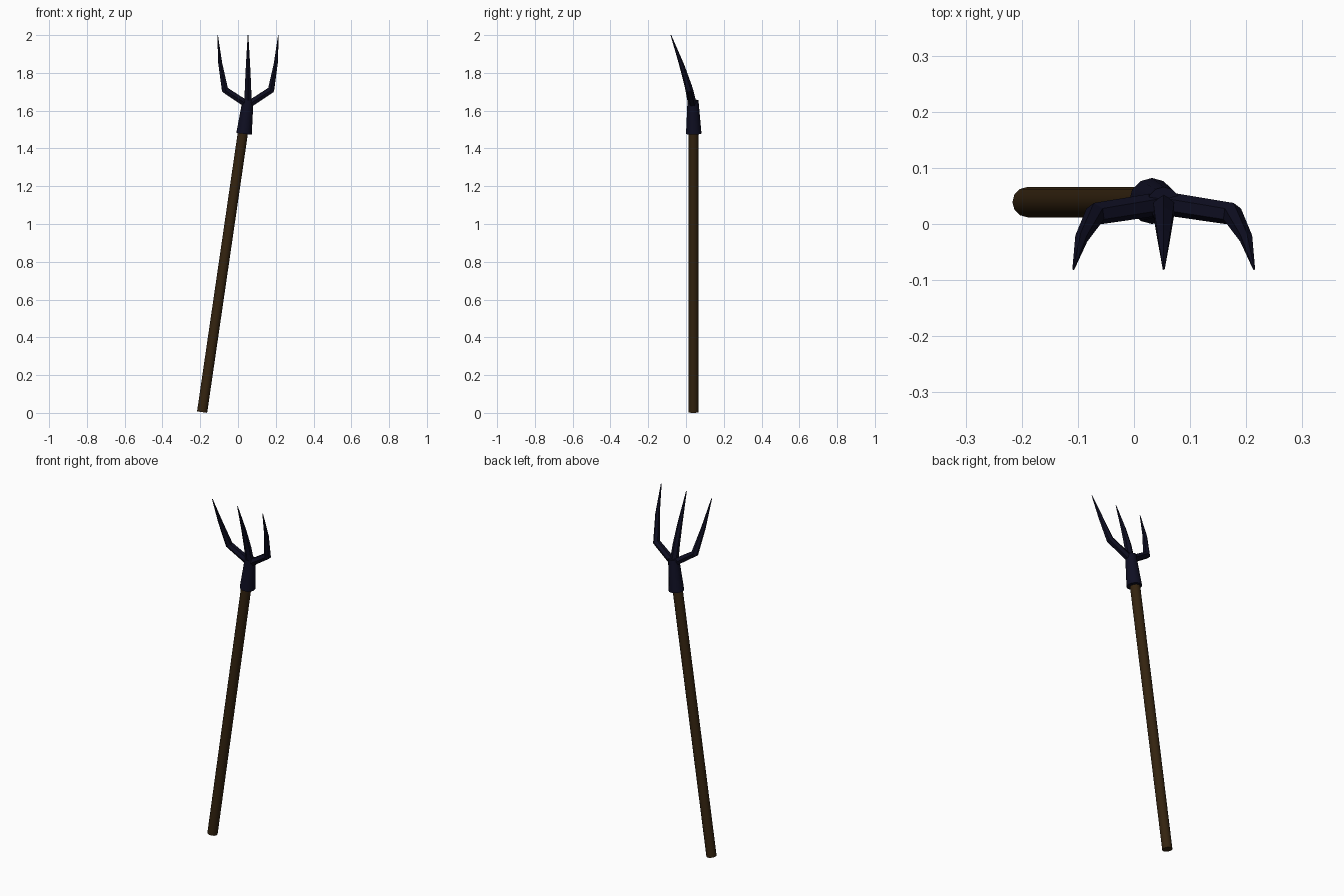
import bpy, bmesh, math
from mathutils import Vector

cube = bpy.data.objects.get("Cube")
if cube:
    bpy.data.objects.remove(cube, do_unlink=True)


def material(name, rgb):
    m = bpy.data.materials.new(name)
    m.use_nodes = True
    m.diffuse_color = (*rgb, 1)
    bsdf = m.node_tree.nodes["Principled BSDF"]
    bsdf.inputs["Base Color"].default_value = (*rgb, 1)
    bsdf.inputs["Roughness"].default_value = 0.8
    return m


wood = material("dark_wood", (0.034, 0.017, 0.005))
iron = material("dark_iron", (0.0045, 0.0045, 0.016))


def sweep(name, path, radii, sides, mat, smooth=False):
    """Closed tube through the path, with a radius at each point."""
    pts = [Vector(p) for p in path]
    bm = bmesh.new()
    rings = []
    for i, p in enumerate(pts):
        before = (p - pts[i - 1]).normalized() if i else Vector()
        after = (pts[i + 1] - p).normalized() if i < len(pts) - 1 else Vector()
        tangent = (before + after).normalized()
        u = Vector((0, 1, 0))
        u = (u - tangent * u.dot(tangent)).normalized()
        v = tangent.cross(u)
        ring = []
        for k in range(sides):
            a = math.tau * k / sides
            ring.append(bm.verts.new(p + (u * math.cos(a) + v * math.sin(a)) * radii[i]))
        rings.append(ring)
    for a, b in zip(rings, rings[1:]):
        for k in range(sides):
            j = (k + 1) % sides
            bm.faces.new((a[k], a[j], b[j], b[k]))
    bm.faces.new(rings[0][::-1])
    bm.faces.new(rings[-1])
    bmesh.ops.recalc_face_normals(bm, faces=bm.faces)
    mesh = bpy.data.meshes.new(name)
    bm.to_mesh(mesh)
    bm.free()
    mesh.materials.append(mat)
    obj = bpy.data.objects.new(name, mesh)
    bpy.context.collection.objects.link(obj)
    if smooth:
        bpy.ops.object.select_all(action="DESELECT")
        obj.select_set(True)
        bpy.context.view_layer.objects.active = obj
        bpy.ops.object.shade_smooth_by_angle(angle=math.radians(40))
    return obj


# Leaning wooden handle
sweep("handle", [(-0.19, 0.039, 0.004), (0.037, 0.039, 1.56)], [0.027] * 2, 12, wood, True)

# Tapered iron socket over the top of the handle
sweep("socket", [(0.032, 0.041, 1.478), (0.053, 0.037, 1.655)], [0.041, 0.029], 12, iron, True)

# Middle tine
CX = 0.053
sweep("middle_tine",
      [(CX, 0.037, 1.62), (CX, 0.012, 1.73), (CX, -0.022, 1.84), (CX, -0.08, 2.0)],
      [0.023, 0.019, 0.013, 0.002], 6, iron)

# Outer tines, mirrored about the middle one
for side, label in ((1, "left"), (-1, "right")):
    path = [(0, 0.037, 1.63), (0.122, 0.018, 1.71), (0.147, -0.026, 1.85), (0.161, -0.08, 2.0)]
    sweep(label + "_tine", [(CX + side * x, y, z) for x, y, z in path],
          [0.021, 0.02, 0.012, 0.002], 6, iron)
